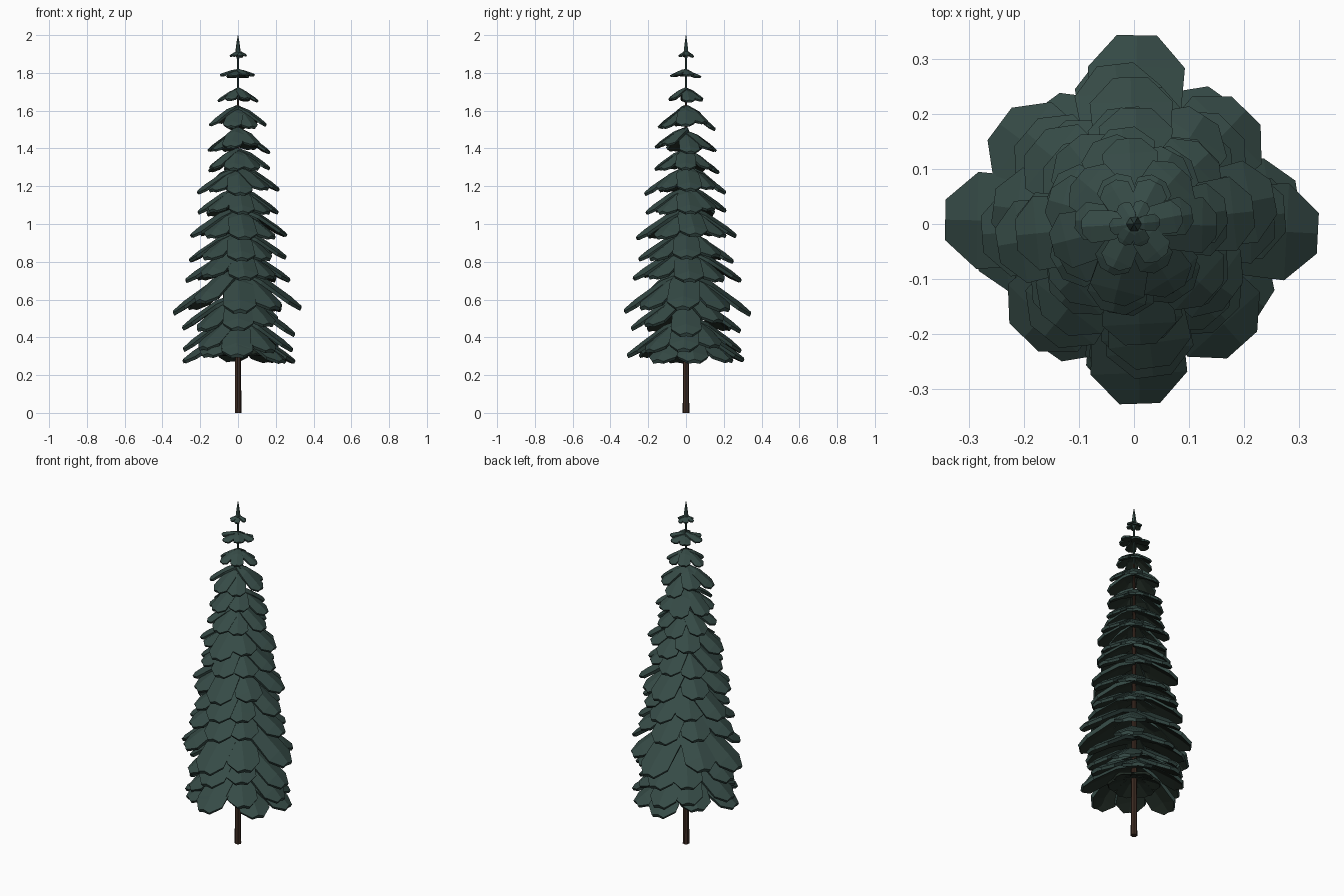
import bpy, bmesh, math, random
from mathutils import Vector, Matrix

if "Cube" in bpy.data.objects:
    bpy.data.objects.remove(bpy.data.objects["Cube"])

random.seed(5)

def material(name, rgb):
    m = bpy.data.materials.new(name)
    m.diffuse_color = (*rgb, 1)
    m.use_nodes = True
    m.node_tree.nodes["Principled BSDF"].inputs["Base Color"].default_value = m.diffuse_color
    return m

green = material("spruce green", (0.036, 0.069, 0.061))
dark = material("dark underside green", (0.017, 0.027, 0.020))
bark = material("bark brown", (0.046, 0.024, 0.016))

def finish(name, bm, *mats):
    bmesh.ops.recalc_face_normals(bm, faces=bm.faces)
    me = bpy.data.meshes.new(name)
    bm.to_mesh(me)
    bm.free()
    for m in mats:
        me.materials.append(m)
    ob = bpy.data.objects.new(name, me)
    bpy.context.collection.objects.link(ob)
    return ob

def lathe(name, profile, sides, mat):
    # closed tapered shape from (radius, height) rings
    bm = bmesh.new()
    rings = [[bm.verts.new((r * math.cos(2 * math.pi * i / sides),
                            r * math.sin(2 * math.pi * i / sides), z))
              for i in range(sides)] for r, z in profile]
    for a, b in zip(rings, rings[1:]):
        for i in range(sides):
            j = (i + 1) % sides
            bm.faces.new((a[i], a[j], b[j], b[i]))
    bm.faces.new(rings[0])
    bm.faces.new(rings[-1])
    return finish(name, bm, mat)

# stations along a bough: (reach, share of drop, half width)
BOUGH = [(0.02, 0.0, 0.10), (0.40, 0.24, 0.21), (0.83, 0.75, 0.24), (1.0, 1.0, 0.10)]

def bough(bm, angle, length, z, drop, width, thick):
    # folded blade: raised ridge, lowered edges, blunt tip, dark underside
    spin = Matrix.Rotation(angle, 3, 'Z')
    rings = []
    for t, d, w in BOUGH:
        hw, x, h = w * width, t * length, z - d * drop
        fold = 0.32 * hw
        th = thick * (1 - 0.3 * t)
        pts = [(x, -hw, h - fold), (x, 0, h), (x, hw, h - fold),
               (x - th * 0.4, hw * 0.9, h - fold - th * 0.7),
               (x - th * 0.4, 0, h - th), (x - th * 0.4, -hw * 0.9, h - fold - th * 0.7)]
        rings.append([bm.verts.new(spin @ Vector(p)) for p in pts])
    for a, b in zip(rings, rings[1:]):
        for i in range(6):
            j = (i + 1) % 6
            f = bm.faces.new((a[i], a[j], b[j], b[i]))
            f.material_index = 1 if i in (3, 4) else 0
    bm.faces.new(rings[0])
    bm.faces.new(rings[-1])

# trunk and leader spike
lathe("trunk", [(0.018, 0), (0.016, 0.3), (0.011, 1.0), (0.006, 1.66)], 7, bark)
lathe("leader_tip", [(0.006, 1.60), (0.005, 1.87), (0.015, 1.905), (0.008, 1.96), (0.001, 2.0)], 6, green)

# whorls: (ridge height, tip height, radius, bough count)
TIERS = [(1.915, 1.892, 0.047, 6), (1.815, 1.788, 0.094, 6), (1.72, 1.66, 0.108, 6),
         (1.62, 1.52, 0.158, 7), (1.50, 1.40, 0.170, 7), (1.40, 1.295, 0.175, 7),
         (1.30, 1.175, 0.218, 8), (1.19, 1.06, 0.22, 8), (1.08, 0.93, 0.265, 8),
         (0.97, 0.82, 0.265, 8), (0.86, 0.70, 0.29, 8), (0.75, 0.545, 0.338, 8),
         (0.63, 0.45, 0.30, 8), (0.52, 0.34, 0.29, 8), (0.46, 0.29, 0.312, 8)]

for k, (top, tip, radius, count) in enumerate(TIERS):
    bm = bmesh.new()
    start = random.uniform(-0.15, 0.15)
    for i in range(count):
        a = start + 2 * math.pi * i / count + random.uniform(-0.12, 0.12)
        # boughs reach further along the main axes
        s = 0.94 + 0.06 * math.cos(4 * a) + random.uniform(-0.05, 0.02)
        bough(bm, a, radius * s, top + random.uniform(-0.08, 0.08) * radius,
              (top - tip) * s, radius * 0.72 + 0.125 * min(1, radius * 5), 0.012 + 0.05 * radius)
    finish(f"bough_whorl_{k + 1}", bm, green, dark)

# short shaded boughs under the lowest whorl
bm = bmesh.new()
for i in range(6):
    bough(bm, 0.3 + i * math.pi / 3, 0.14, 0.37, 0.05, 0.25, 0.02)
finish("lower_skirt", bm, dark, dark)
